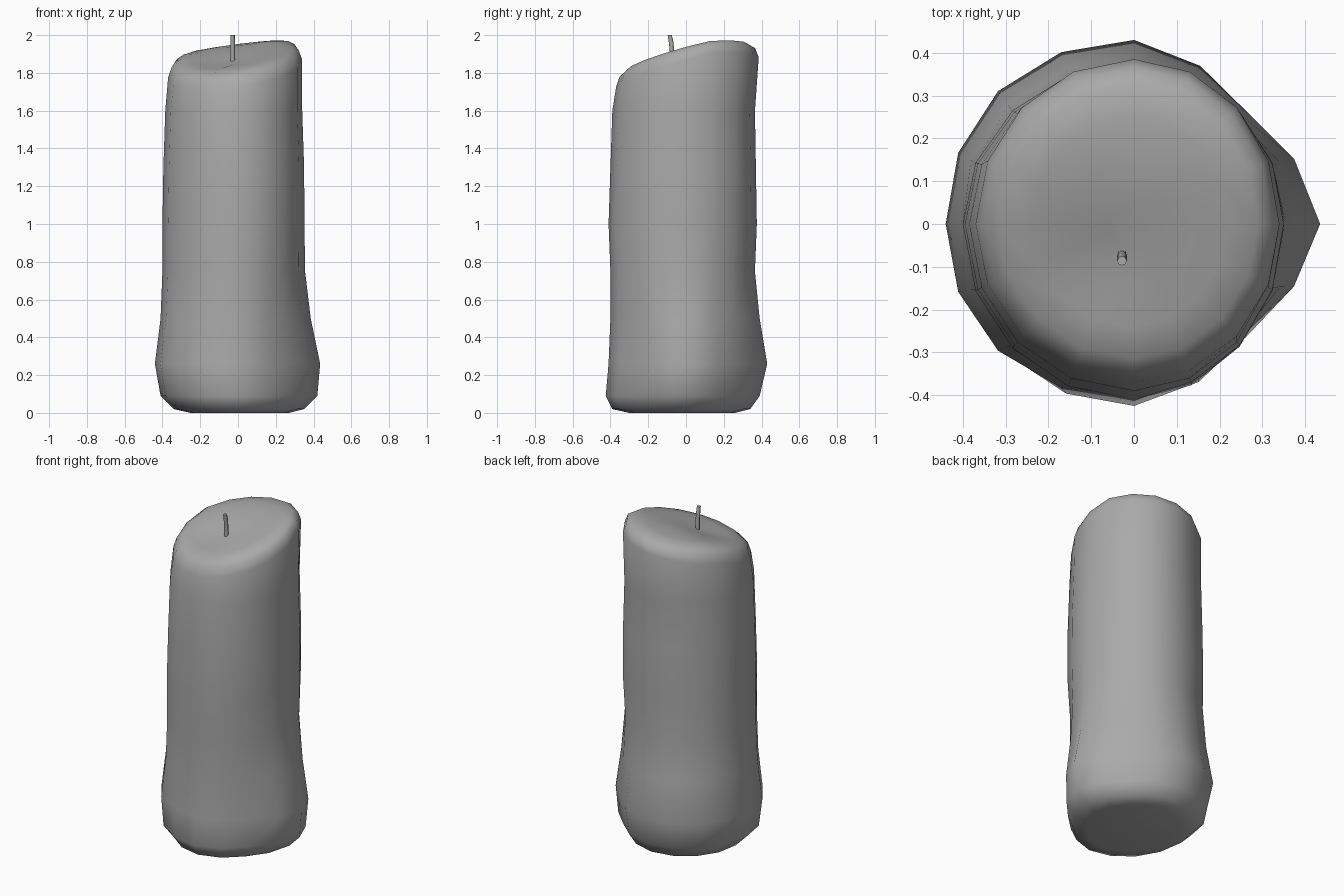
import bpy
import bmesh
from math import sin, cos, pi, exp, radians

cube = bpy.data.objects.get("Cube")
if cube:
    bpy.data.objects.remove(cube, do_unlink=True)

SIDES = 16


def material(name, value):
    mat = bpy.data.materials.new(name)
    mat.use_nodes = True
    color = (value, value, value, 1)
    mat.diffuse_color = color
    mat.node_tree.nodes["Principled BSDF"].inputs["Base Color"].default_value = color
    return mat


def outline(left, right, front, back, pinch):
    """Uneven round cross-section, drawn in towards a point on the +x side."""
    points = []
    for i in range(SIDES):
        a = 2 * pi * i / SIDES
        c, s = cos(a), sin(a)
        k = 1 - pinch * sin(2 * a) ** 2 * (1 if c > 0 else -0.15)
        points.append((c * k * (right if c > 0 else left),
                       s * k * (back if s > 0 else front)))
    return points


def melted_top(x, y):
    """Sloping top surface with a shallow pool near the wick."""
    dip = 0.025 * exp(-((x + 0.09) ** 2 + (y + 0.11) ** 2) / 0.015)
    return 1.905 + 0.13 * x + 0.27 * y - 0.2 * max(y - 0.15, 0) - dip


def loft(name, rings, mat, smooth_angle):
    """Bridge a stack of rings and close both ends."""
    bm = bmesh.new()
    loops = [[bm.verts.new(p) for p in ring] for ring in rings]
    for low, high in zip(loops, loops[1:]):
        n = len(low)
        for i in range(n):
            j = (i + 1) % n
            bm.faces.new((low[i], low[j], high[j], high[i]))
    bm.faces.new(loops[0][::-1])
    bm.faces.new(loops[-1])
    bmesh.ops.recalc_face_normals(bm, faces=bm.faces)
    mesh = bpy.data.meshes.new(name)
    bm.to_mesh(mesh)
    bm.free()
    mesh.materials.append(mat)
    obj = bpy.data.objects.new(name, mesh)
    bpy.context.collection.objects.link(obj)
    bpy.ops.object.select_all(action="DESELECT")
    obj.select_set(True)
    bpy.context.view_layer.objects.active = obj
    bpy.ops.object.shade_smooth_by_angle(angle=radians(smooth_angle))
    return obj


grey = material("grey wax", 0.4)

# Candle wall: height, left, right, front and back reach, pinch
WALL = [
    (0.00, 0.25, 0.27, 0.30, 0.26, 0.05),
    (0.02, 0.34, 0.35, 0.39, 0.34, 0.07),
    (0.09, 0.41, 0.42, 0.425, 0.39, 0.12),
    (0.26, 0.44, 0.435, 0.41, 0.43, 0.14),
    (0.50, 0.41, 0.385, 0.40, 0.39, 0.08),
    (0.75, 0.40, 0.355, 0.40, 0.365, 0.04),
    (1.00, 0.40, 0.352, 0.41, 0.375, 0.01),
    (1.30, 0.395, 0.35, 0.40, 0.37, 0),
    (1.60, 0.385, 0.34, 0.39, 0.365, 0),
]
rings = [[(x, y, z) for x, y in outline(*reach)] for z, *reach in WALL]

# Rounded rim and sloping top: scale of the rim outline, drop below the surface
rim = outline(0.37, 0.34, 0.37, 0.385, 0)
for scale, drop in [(1, 0.08), (0.95, 0.03), (0.85, 0.005), (0.65, 0), (0.4, 0), (0.15, 0)]:
    rings.append([(x * scale, y * scale, melted_top(x * scale, y * scale) - drop)
                  for x, y in rim])
loft("candle_body", rings, grey, 80)

# Wick: thin post leaning slightly forward at the tip
wick = []
for z, y, r in [(1.84, -0.073, 0.012), (1.93, -0.075, 0.012),
                (1.97, -0.08, 0.012), (2.0, -0.086, 0.011)]:
    wick.append([(-0.028 + r * cos(i * pi / 4), y + r * sin(i * pi / 4), z)
                 for i in range(8)])
loft("wick", wick, grey, 60)
